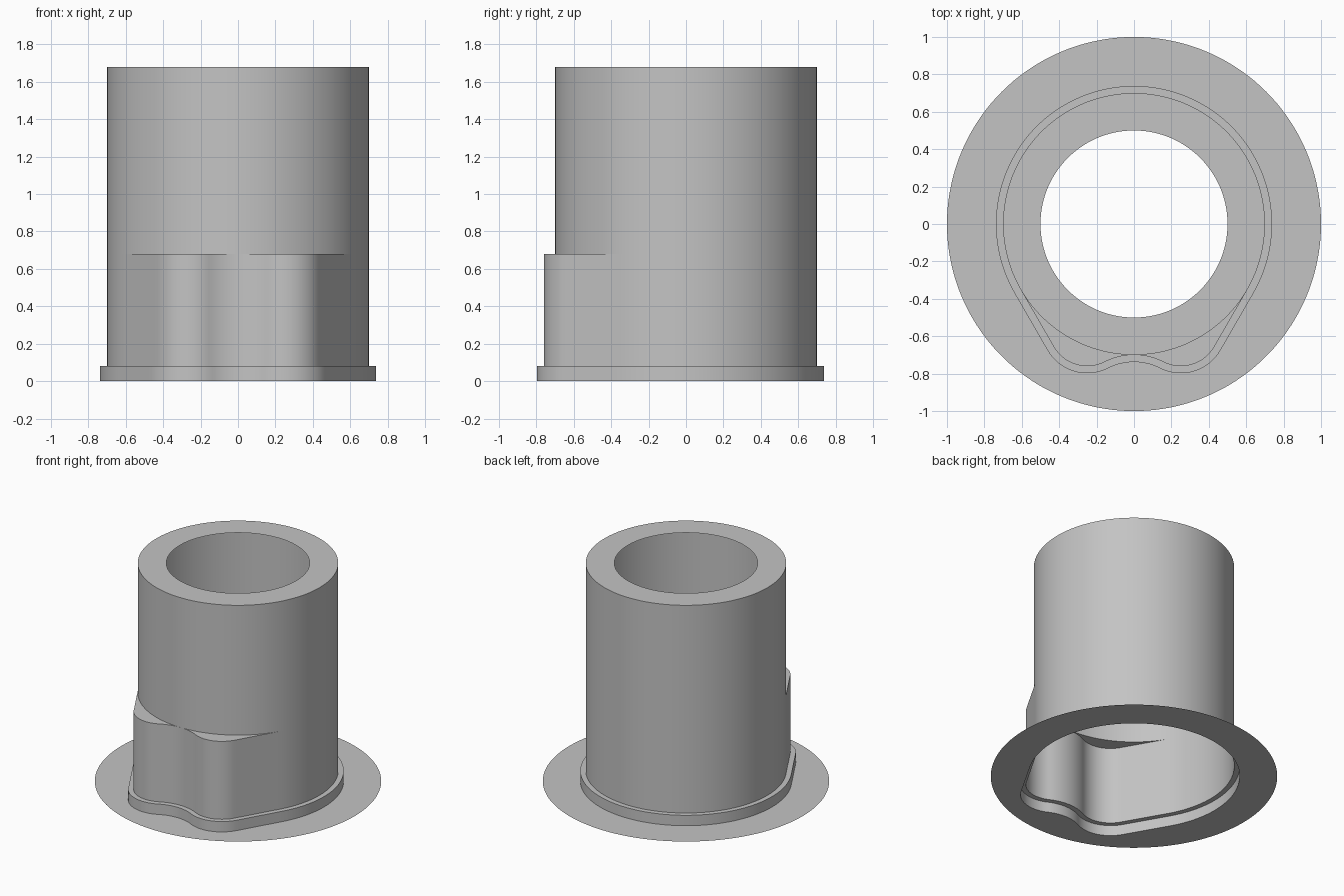
import bpy, bmesh
from math import radians, sin, cos, atan2, degrees, hypot

cube = bpy.data.objects.get("Cube")
if cube:
    bpy.data.objects.remove(cube)

# One grey for the whole shell
grey = bpy.data.materials.new("plain grey")
grey.use_nodes = True
COLOUR = (0.55, 0.55, 0.55, 1)
grey.diffuse_color = COLOUR
grey.node_tree.nodes["Principled BSDF"].inputs["Base Color"].default_value = COLOUR

# Sizes
TUBE_R, HOLE_R, FLANGE_R, LIP = 0.70, 0.50, 1.0, 0.038
COLLAR_Z, LOBE_Z, TOP_Z = 0.08, 0.68, 1.68
LOBE_X, LOBE_Y, LOBE_R = 0.25, -0.553, 0.207
DIP_R = 0.344
DIP_Y = -TUBE_R - DIP_R


def arc(cx, cy, r, start, end, steps):
    angles = [radians(start + (end - start) * i / steps) for i in range(steps + 1)]
    return [(cx + r * cos(a), cy + r * sin(a)) for a in angles]


def outline(offset=0.0):
    """Round tube outline with two front lobes, grown by offset, counter-clockwise."""
    tangent = degrees(atan2(LOBE_Y - DIP_Y, LOBE_X))
    dip = arc(0, DIP_Y, DIP_R - offset, 90, tangent, 10)
    lobe = arc(LOBE_X, LOBE_Y, LOBE_R + offset, tangent + 180, 330, 18)
    back = arc(0, 0, TUBE_R + offset, -30, 90, 48)
    (x0, y0), (x1, y1) = lobe[-1], back[0]
    side = [(x0 + (x1 - x0) * t / 10, y0 + (y1 - y0) * t / 10) for t in range(1, 10)]
    half = dip[:-1] + lobe + side + back
    return half + [(-x, y) for x, y in half[-2:0:-1]]


def circle(r):
    """Circle whose points line up with the lobed outline."""
    return [(x * r / hypot(x, y), y * r / hypot(x, y)) for x, y in outline()]


def shell(name, *rings):
    """Sheet running through a series of (outline, height) rings."""
    bm = bmesh.new()
    loops = [[bm.verts.new((x, y, z)) for x, y in pts] for pts, z in rings]
    for a, b in zip(loops, loops[1:]):
        for i in range(len(a)):
            j = (i + 1) % len(a)
            bm.faces.new((a[i], a[j], b[j], b[i]))
    bmesh.ops.remove_doubles(bm, verts=bm.verts[:], dist=0.0003)
    mesh = bpy.data.meshes.new(name)
    bm.to_mesh(mesh)
    bm.free()
    mesh.materials.append(grey)
    ob = bpy.data.objects.new(name, mesh)
    bpy.context.collection.objects.link(ob)
    bpy.ops.object.select_all(action="DESELECT")
    ob.select_set(True)
    bpy.context.view_layer.objects.active = ob
    bpy.ops.object.shade_smooth_by_angle(angle=radians(30))


body, lip, tube = outline(), outline(LIP), circle(TUBE_R)

# Flat base sheet, open inside the collar
shell("base_flange", (circle(FLANGE_R), 0), (lip, 0))
# Low step around the foot
shell("foot_collar", (lip, 0), (lip, COLLAR_Z), (body, COLLAR_Z))
# Lower wall with the two front lobes
shell("lobed_wall", (body, COLLAR_Z), (body, LOBE_Z))
# Crescent ledges closing the lobes
shell("lobe_ledges", (body, LOBE_Z), (tube, LOBE_Z))
# Upper tube and its top rim with the round opening
shell("upper_tube", (tube, LOBE_Z), (tube, TOP_Z))
shell("top_rim", (tube, TOP_Z), (circle(HOLE_R), TOP_Z))
